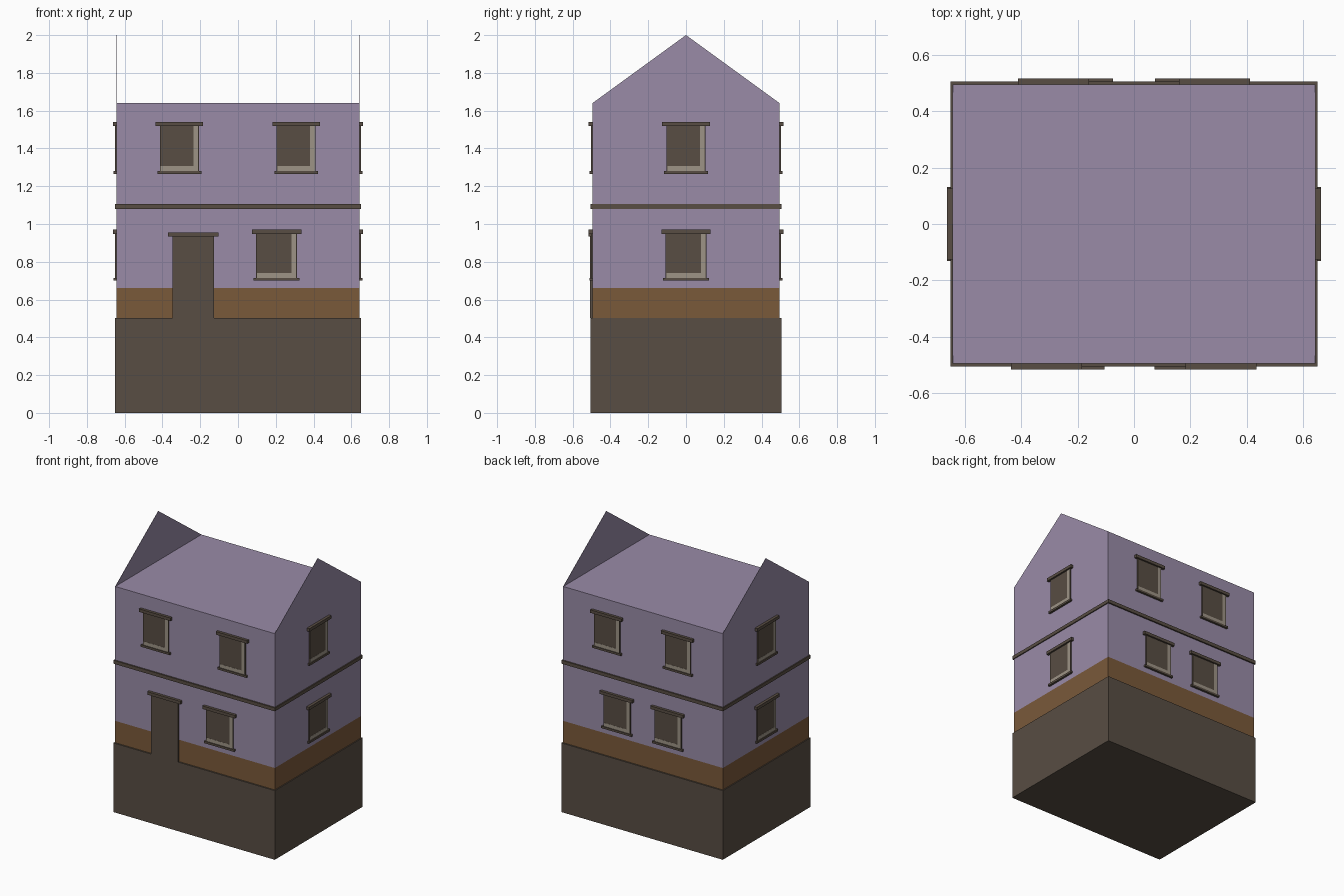
import bpy, bmesh
from math import pi
from mathutils import Matrix, Vector

cube = bpy.data.objects.get("Cube")
if cube:
    bpy.data.objects.remove(cube, do_unlink=True)


def material(name, color):
    m = bpy.data.materials.new(name)
    m.use_nodes = True
    m.diffuse_color = (*color, 1)
    bsdf = next(n for n in m.node_tree.nodes if n.type == 'BSDF_PRINCIPLED')
    bsdf.inputs["Base Color"].default_value = (*color, 1)
    return m


LILAC = material("lilac plaster", (0.32, 0.26, 0.39))
STONE = material("dark stone", (0.098, 0.075, 0.056))
BROWN = material("brown band", (0.195, 0.10, 0.042))
PALE = material("pale reveal", (0.34, 0.295, 0.24))

HALF_X, HALF_Y = 0.643, 0.495   # wall half sizes
EAVES, RIDGE = 1.64, 2.0


def finish(name, bm, *mats):
    me = bpy.data.meshes.new(name)
    bm.to_mesh(me)
    bm.free()
    for m in mats:
        me.materials.append(m)
    ob = bpy.data.objects.new(name, me)
    bpy.context.collection.objects.link(ob)
    return ob


def box_mesh(hx, hy, z0, z1):
    bm = bmesh.new()
    bmesh.ops.create_cube(bm, size=1)
    bmesh.ops.scale(bm, vec=(2 * hx, 2 * hy, z1 - z0), verts=bm.verts)
    bmesh.ops.translate(bm, vec=(0, 0, (z0 + z1) / 2), verts=bm.verts)
    return bm


def slab(name, side, outline, depth, mat):
    """Extrude a (u, z) outline off wall number side, u running to the viewer's right."""
    wall = HALF_X if side % 2 else HALF_Y
    bm = bmesh.new()
    face = bm.faces.new([bm.verts.new((u, -wall, z)) for u, z in outline])
    ext = bmesh.ops.extrude_face_region(bm, geom=[face])
    moved = [v for v in ext["geom"] if isinstance(v, bmesh.types.BMVert)]
    bmesh.ops.translate(bm, vec=(0, -depth, 0), verts=moved)
    bmesh.ops.recalc_face_normals(bm, faces=bm.faces)
    bm.transform(Matrix.Rotation(side * pi / 2, 4, 'Z'))
    return finish(name, bm, mat)


def rect(u, half, z0, z1):
    return [(u - half, z0), (u + half, z0), (u + half, z1), (u - half, z1)]


def window(name, side, u, half, z0, z1):
    slab(name + "_pane", side, rect(u, half, z0, z1), 0.008, STONE)
    # pale strip along the right and bottom of the opening
    r, b = u + half - 0.004, z0 + 0.005
    l, t = u - half + 0.004, z1
    slab(name + "_reveal", side,
         [(l, b), (r, b), (r, t), (r - 0.025, t), (r - 0.025, b + 0.026), (l, b + 0.026)],
         0.009, PALE)
    slab(name + "_lintel", side, rect(u, half + 0.023, z1, z1 + 0.022), 0.02, STONE)
    slab(name + "_sill", side, rect(u, half + 0.013, z0 - 0.01, z0 + 0.005), 0.015, STONE)


# Foundation and the course between floors
finish("foundation", box_mesh(0.65, 0.505, 0, 0.503), STONE)
finish("floor_course", box_mesh(0.65, 0.505, 1.08, 1.105), STONE)

# Walls with flat top, brown band at the foot
walls = box_mesh(HALF_X, HALF_Y, 0.5, EAVES)
bmesh.ops.bisect_plane(walls, geom=walls.verts[:] + walls.edges[:] + walls.faces[:],
                       plane_co=Vector((0, 0, 0.662)), plane_no=Vector((0, 0, 1)))
for f in walls.faces:
    f.material_index = 1 if f.calc_center_median().z < 0.662 else 0
finish("walls", walls, LILAC, BROWN)

# Thin gable ends standing above the flat top
for side, label in ((1, "left"), (3, "right")):
    slab(label + "_gable", side,
         [(-HALF_Y, EAVES), (HALF_Y, EAVES), (0, RIDGE)], -0.002, LILAC)

# Windows: wall number, upper centres, lower centres
layout = {"front": (0, (-0.31, 0.308), (0.204,)),
          "left": (1, (0,), (0,)),
          "back": (2, (-0.285, 0.285), (-0.205, 0.205)),
          "right": (3, (0,), (0,))}
for label, (side, upper, lower) in layout.items():
    for i, u in enumerate(upper):
        window(f"{label}_upper_window_{i + 1}", side, u, 0.103, 1.275, 1.518)
    for i, u in enumerate(lower):
        window(f"{label}_lower_window_{i + 1}", side, u, 0.108, 0.71, 0.948)

# Front door and its lintel
slab("door", 0, rect(-0.237, 0.11, 0.503, 0.935), 0.012, STONE)
slab("door_lintel", 0, rect(-0.237, 0.133, 0.933, 0.955), 0.02, STONE)
